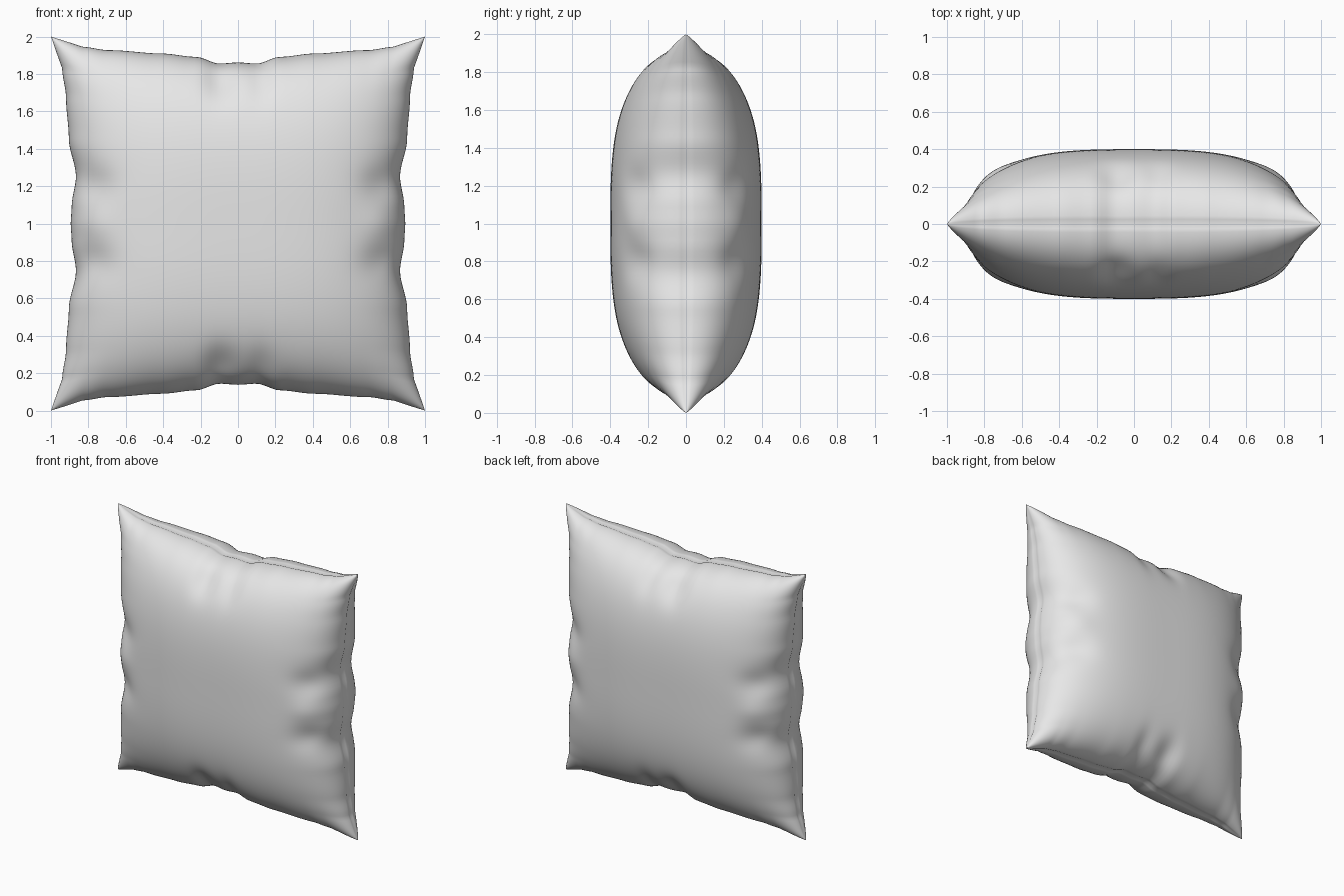
import bpy, bmesh, math

if "Cube" in bpy.data.objects:
    bpy.data.objects.remove(bpy.data.objects["Cube"])

N = 96  # grid cells per side

# seam outline: distance of the edge from the centre, along half an edge
SIDE = [(0, .895), (.1, .89), (.28, .867), (.5, .905), (.72, .92), (.86, .94), (1, 1)]
TOPS = [(0, .862), (.11, .856), (.25, .892), (.45, .91), (.74, .928), (.86, .945), (1, 1)]


def outline(table, t):
    t = abs(t)
    for (a, ra), (b, rb) in zip(table, table[1:]):
        if t <= b:
            k = (t - a) / (b - a)
            if b < 1:
                k = k * k * (3 - 2 * k)
            return ra + (rb - ra) * k
    return table[-1][1]


def gauss(x, c, w):
    return math.exp(-((x - c) / w) ** 2)


def puff(t):
    return max(0.0, 1 - abs(t) ** 3) ** .43


def point(u, v, side):
    # pinched outline, ripples fading towards the middle
    ex, ez = outline(SIDE, v), outline(TOPS, u)
    x = u * (.9 + (ex - .9) * abs(u) ** 3)
    z = v * (.9 + (ez - .9) * abs(v) ** 3)
    y = .4 * puff(u) * puff(v)
    # soft gathers along the seams
    fold_x = gauss(abs(u), .88, .12) * (gauss(abs(v), .22, .1) - .5 * gauss(v, 0, .1))
    fold_z = gauss(abs(v), .88, .12) * (gauss(u, -.1, .1) + .5 * gauss(u, .15, .08))
    y *= 1 - .10 * fold_x - .13 * fold_z
    # seam tucked slightly inwards
    if abs(u) > .9999:
        x -= math.copysign(.01, u) * (1 - v ** 8)
    if abs(v) > .9999:
        z -= math.copysign(.01, v) * (1 - u ** 8)
    return (x, y * side, z + 1)


# cushion: two puffed panels joined along the seam
bm = bmesh.new()
ts = [math.sin(math.pi / 2 * (2 * i / N - 1)) for i in range(N + 1)]
for side in (-1, 1):
    g = [[bm.verts.new(point(u, v, side)) for u in ts] for v in ts]
    for j in range(N):
        for i in range(N):
            q = [g[j][i], g[j][i + 1], g[j + 1][i + 1], g[j + 1][i]]
            bm.faces.new(q if side < 0 else q[::-1])
bmesh.ops.remove_doubles(bm, verts=bm.verts, dist=1e-5)
bmesh.ops.recalc_face_normals(bm, faces=bm.faces)
me = bpy.data.meshes.new("cushion")
bm.to_mesh(me)
bm.free()
cushion = bpy.data.objects.new("cushion", me)
bpy.context.collection.objects.link(cushion)

mat = bpy.data.materials.new("light grey fabric")
mat.diffuse_color = (.8, .8, .8, 1)
mat.use_nodes = True
mat.node_tree.nodes["Principled BSDF"].inputs["Base Color"].default_value = mat.diffuse_color
me.materials.append(mat)

bpy.context.view_layer.objects.active = cushion
cushion.select_set(True)
bpy.ops.object.shade_smooth_by_angle(angle=math.radians(60))
